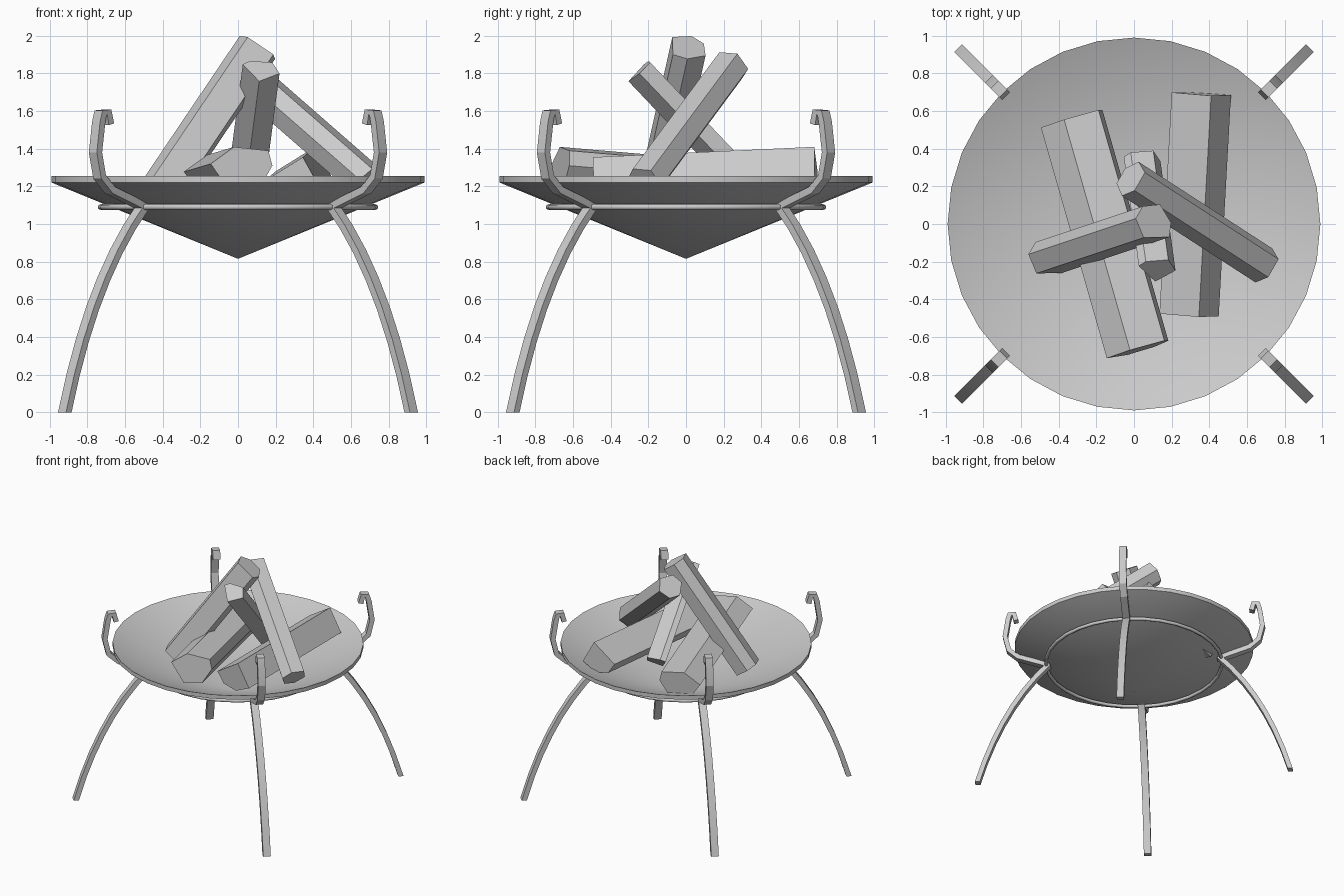
import bpy, bmesh, math
from mathutils import Vector

if "Cube" in bpy.data.objects:
    bpy.data.objects.remove(bpy.data.objects["Cube"])


def add_object(name, bm, angle=None):
    bmesh.ops.recalc_face_normals(bm, faces=bm.faces)
    mesh = bpy.data.meshes.new(name)
    bm.to_mesh(mesh)
    bm.free()
    ob = bpy.data.objects.new(name, mesh)
    bpy.context.collection.objects.link(ob)
    if angle:
        smooth(ob, angle)
    return ob


def smooth(ob, angle):
    bpy.ops.object.select_all(action='DESELECT')
    bpy.context.view_layer.objects.active = ob
    ob.select_set(True)
    bpy.ops.object.shade_smooth_by_angle(angle=math.radians(angle))


def loft(name, rings, angle=None):
    """Skin a list of closed point rings and cap both ends."""
    bm = bmesh.new()
    vs = [[bm.verts.new(p) for p in ring] for ring in rings]
    n = len(vs[0])
    for a, b in zip(vs, vs[1:]):
        for i in range(n):
            j = (i + 1) % n
            bm.faces.new((a[i], a[j], b[j], b[i]))
    bm.faces.new(vs[0])
    bm.faces.new(vs[-1])
    return add_object(name, bm, angle)


def bar(name, path, turn, angle):
    """Flat bar swept along (radius, z) points in a vertical plane."""
    rings = []
    out = Vector((math.cos(turn), math.sin(turn), 0))
    side = Vector((-out.y, out.x, 0)) * 0.03
    pts = [Vector(p) for p in path]
    for i, p in enumerate(pts):
        t = (pts[min(i + 1, len(pts) - 1)] - pts[max(i - 1, 0)]).normalized()
        n = Vector((t.y, -t.x)) * 0.02
        if p.y < 0.001:
            n = Vector((0.021, 0))     # level foot
        ring = []
        for s, w in ((1, 1), (1, -1), (-1, -1), (-1, 1)):
            q = p + n * s
            ring.append(out * q.x + side * w + Vector((0, 0, q.y)))
        rings.append(ring)
    loft(name, rings, angle)


def log(name, p0, p1, section):
    """Split log: section is (sideways, upward) around the axis p0 to p1."""
    p0, p1 = Vector(p0), Vector(p1)
    d = (p1 - p0).normalized()
    u = d.cross(Vector((0, 0, 1))).normalized()
    v = u.cross(d)
    loft(name, [[p + u * a + v * b for a, b in section] for p in (p0, p1)], 30)


# Shallow conical bowl with a thin upright rim
SIDES = 32
bm = bmesh.new()
rims = []
for z in (1.22, 1.255):
    rims.append([bm.verts.new((0.99 * math.cos(2 * math.pi * i / SIDES),
                               0.99 * math.sin(2 * math.pi * i / SIDES), z))
                 for i in range(SIDES)])
low, high = bm.verts.new((0, 0, 0.815)), bm.verts.new((0, 0, 0.85))
for i in range(SIDES):
    j = (i + 1) % SIDES
    bm.faces.new((rims[0][i], rims[0][j], rims[1][j], rims[1][i]))
    bm.faces.new((rims[0][j], rims[0][i], low))
    bm.faces.new((rims[1][i], rims[1][j], high))
add_object("bowl", bm, 50)

# Support ring under the bowl
bpy.ops.mesh.primitive_torus_add(major_radius=0.73, minor_radius=0.015,
                                 major_segments=32, minor_segments=8,
                                 location=(0, 0, 1.09))
ring = bpy.context.object
ring.name = "support_ring"
smooth(ring, 50)

# Four curved legs, each with a hooked arm rising past the rim
R2 = math.sqrt(2)
leg_path = []
for k in range(8):
    t = k / 7
    a, b, c = (1 - t) ** 2, 2 * t * (1 - t), t * t
    leg_path.append(((a * 0.92 + b * 0.777 + c * 0.50) * R2, b * 0.713 + c * 1.10))
hook_path = [(x * R2, z) for x, z in
             ((0.50, 1.09), (0.68, 1.18), (0.735, 1.25), (0.757, 1.38),
              (0.74, 1.54), (0.73, 1.59), (0.705, 1.595), (0.693, 1.53))]
for k, place in enumerate(("back_right", "back_left", "front_left", "front_right")):
    turn = math.radians(45 + 90 * k)
    bar(place + "_leg", leg_path, turn, 30)
    bar(place + "_hook", hook_path, turn, 15)

# Two logs lying in the bowl
log("lying_log_left", (0.02, -0.67, 1.27), (-0.33, 0.555, 1.165),
    ((-0.17, 0.05), (-0.04, 0.14), (0.15, 0.12), (0.17, 0.04),
     (0.09, -0.09), (-0.06, -0.11)))
log("lying_log_right", (0.295, -0.485, 1.225), (0.36, 0.69, 1.28),
    ((0.05, 0.13), (-0.16, 0.0), (-0.10, -0.09), (0.02, -0.12), (0.155, -0.06)))

# Three logs leaning together
log("leaning_log_left", (-0.46, -0.18, 1.09), (0.11, 0.01, 1.935),
    ((-0.10, 0.04), (-0.05, 0.11), (0.06, 0.10), (0.10, -0.06),
     (0.03, -0.10), (-0.08, -0.07)))
log("leaning_log_front", (0.04, 0.33, 1.20), (0.12, -0.25, 1.81),
    ((-0.10, -0.015), (0.015, -0.075), (0.09, 0.055), (0.05, 0.08), (-0.07, 0.07)))
log("leaning_log_right", (0.69, -0.22, 1.22), (-0.02, 0.24, 1.84),
    ((-0.10, 0.02), (-0.04, 0.09), (0.07, 0.08), (0.10, -0.02),
     (0.03, -0.09), (-0.06, -0.08)))
